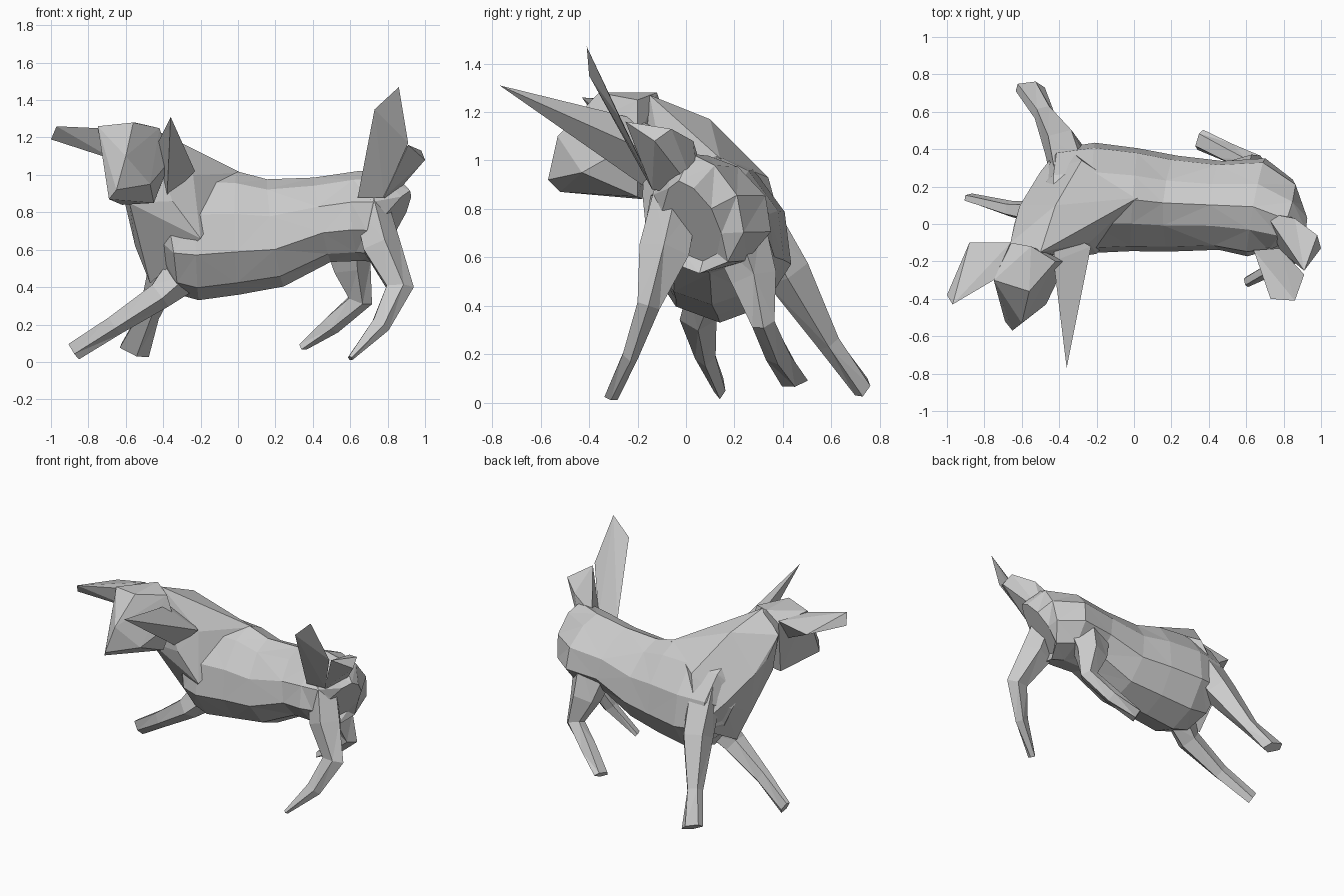
import bpy, bmesh, math
from mathutils import Vector

cube = bpy.data.objects.get("Cube")
if cube:
    bpy.data.objects.remove(cube, do_unlink=True)

grey = bpy.data.materials.new("plain grey")
grey.use_nodes = True
tone = (0.6, 0.6, 0.6, 1)
grey.diffuse_color = tone
grey.node_tree.nodes["Principled BSDF"].inputs["Base Color"].default_value = tone

UP = Vector((0, 0, 1))
BACK = Vector((0, 1, 0))


def finish(name, bm):
    bmesh.ops.recalc_face_normals(bm, faces=bm.faces)
    mesh = bpy.data.meshes.new(name)
    bm.to_mesh(mesh)
    bm.free()
    mesh.materials.append(grey)
    obj = bpy.data.objects.new(name, mesh)
    bpy.context.collection.objects.link(obj)
    return obj


def loft(name, rings, sides, ref, roll=0.0, pinch=0.0):
    """Skin oval rings (x, y, z, half width, half height) along their path.
    Pinch narrows the upper half towards a ridge."""
    bm = bmesh.new()
    centres = [Vector(r[:3]) for r in rings]
    loops = []
    for i, ring in enumerate(rings):
        ahead = centres[min(i + 1, len(rings) - 1)]
        behind = centres[max(i - 1, 0)]
        t = (ahead - behind).normalized()
        side = t.cross(ref).normalized()
        top = side.cross(t)
        loop = []
        for k in range(sides):
            a = math.tau * k / sides + roll
            wide = ring[3] * math.cos(a) * (1 - pinch * max(math.sin(a), 0))
            loop.append(bm.verts.new(centres[i] + side * wide
                                     + top * ring[4] * math.sin(a)))
        loops.append(loop)
    for a, b in zip(loops, loops[1:]):
        for k in range(sides):
            n = (k + 1) % sides
            bm.faces.new((a[k], a[n], b[n], b[k]))
    bm.faces.new(loops[0])
    bm.faces.new(loops[-1])
    bmesh.ops.triangulate(bm, faces=bm.faces)
    return finish(name, bm)


def hull(name, points):
    """Faceted solid wrapped around a few corner points."""
    bm = bmesh.new()
    verts = [bm.verts.new(p) for p in points]
    bmesh.ops.convex_hull(bm, input=verts)
    return finish(name, bm)


# Trunk from chest to rump
loft("body", [
    (-.47, .12, .64, .12, .2),
    (-.38, .14, .68, .28, .32),
    (-.22, .14, .68, .31, .35),
    (0, .13, .69, .29, .33),
    (.2, .11, .69, .27, .29),
    (.45, .1, .76, .25, .23),
    (.65, .09, .78, .28, .24),
    (.78, .04, .78, .22, .25),
    (.82, .02, .75, .13, .2)], 10, UP, math.pi / 10, .3)

# Thick neck running into the chest and shoulders
hull("neck", [(.02, .14, 1.01), (-.28, .34, .93), (-.42, .1, 1.17),
              (-.5, -.15, 1.27), (-.64, 0, 1.0), (-.61, .1, .92),
              (-.5, .28, .75), (-.55, .05, .62), (-.47, .1, .42),
              (-.58, -.15, .85), (-.35, -.18, .86), (-.24, -.1, 1.0),
              (-.2, -.16, .66), (-.38, .43, .6), (-.66, -.1, 1.14)])

# Wedge-shaped head
hull("head", [(-.75, -.3, 1.26), (-.56, -.36, 1.28), (-.42, -.2, 1.25),
              (-.55, -.12, 1.28), (-.66, -.1, 1.22), (-.69, -.52, .87),
              (-.65, -.57, .92), (-.6, -.53, 1.1), (-.47, -.43, .95),
              (-.45, -.2, .85), (-.62, -.18, .84), (-.36, -.2, 1.08)])

# Ears
hull("right_ear", [(-.97, -.43, 1.26), (-1, -.38, 1.19), (-.88, -.1, 1.2),
                   (-.75, -.3, 1.25), (-.66, -.1, 1.24), (-.66, -.2, 1.08)])
hull("left_ear", [(-.36, -.77, 1.31), (-.43, -.2, 1.17), (-.23, -.12, 1.02),
                  (-.35, -.23, .98), (-.38, -.14, .87), (-.42, -.02, 1.08)])

# Raised flag of a tail with its root on the rump
hull("tail", [(.64, -.14, .88), (.73, -.4, 1.35), (.86, -.41, 1.47),
              (.91, -.27, 1.17), (.78, -.13, .88)])
hull("tail_root", [(.78, -.14, .88), (.91, -.25, 1.16), (1, -.13, 1.08),
                   (.98, -.06, 1.13), (.86, .03, 1.08), (.7, .06, .98),
                   (.8, .05, .85)])

# Hind legs, thigh to hoof
loft("left_hind_leg", [
    (.7, -.04, .85, .1, .1),
    (.76, -.09, .62, .11, .11),
    (.86, -.155, .4, .08, .05),
    (.76, -.23, .2, .055, .035),
    (.6, -.31, .02, .015, .03)], 5, BACK)
loft("right_hind_leg", [
    (.57, .2, .74, .17, .13),
    (.6, .28, .51, .11, .1),
    (.65, .32, .33, .07, .05),
    (.5, .38, .2, .055, .055),
    (.35, .45, .085, .025, .06)], 5, BACK)

# Front legs, shoulder to hoof
loft("left_front_leg", [
    (-.3, .09, .48, .12, .09),
    (-.42, .05, .36, .08, .08),
    (-.66, .08, .2, .06, .045),
    (-.88, .14, .06, .055, .025)], 5, BACK)
loft("right_front_leg", [
    (-.33, .26, .82, .13, .1),
    (-.38, .42, .54, .11, .1),
    (-.48, .59, .25, .06, .05),
    (-.56, .73, .06, .09, .04)], 5, BACK)
